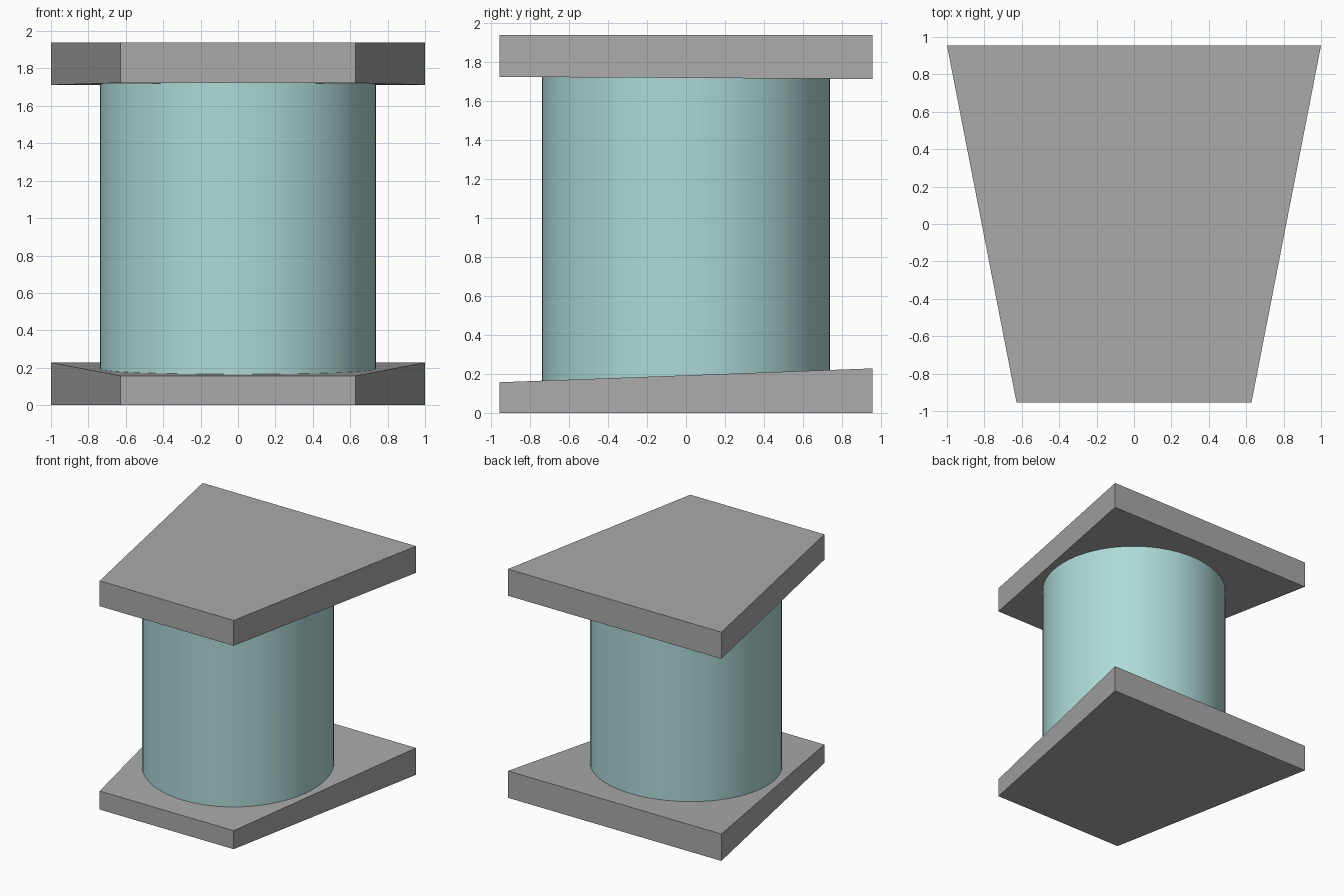
import bpy
import bmesh
from math import radians

if "Cube" in bpy.data.objects:
    bpy.data.objects.remove(bpy.data.objects["Cube"], do_unlink=True)


def make_material(name, color):
    mat = bpy.data.materials.new(name)
    mat.use_nodes = True
    mat.diffuse_color = color
    mat.node_tree.nodes["Principled BSDF"].inputs["Base Color"].default_value = color
    return mat


def add_object(name, bm, mat):
    bmesh.ops.recalc_face_normals(bm, faces=bm.faces)
    mesh = bpy.data.meshes.new(name)
    bm.to_mesh(mesh)
    bm.free()
    mesh.materials.append(mat)
    obj = bpy.data.objects.new(name, mesh)
    bpy.context.collection.objects.link(obj)
    return obj


# Outline shared by both plates: narrow at the front, wide at the back
DEPTH = 0.955
OUTLINE = [(-0.628, -DEPTH), (0.628, -DEPTH), (1.0, DEPTH), (-1.0, DEPTH)]


def add_plate(name, low, high, mat):
    """Trapezoid plate; low and high are (front, back) heights."""
    bm = bmesh.new()
    rings = [[bm.verts.new((x, y, h[y > 0])) for x, y in OUTLINE] for h in (low, high)]
    for ring in rings:
        bm.faces.new(ring)
    for i in range(4):
        j = (i + 1) % 4
        bm.faces.new((rings[0][i], rings[0][j], rings[1][j], rings[1][i]))
    return add_object(name, bm, mat)


gray = make_material("plate gray", (0.40, 0.40, 0.40, 1))
teal = make_material("pale teal", (0.42, 0.70, 0.68, 1))

# Sloped plates
add_plate("bottom_plate", (0, 0), (0.157, 0.228), gray)
add_plate("top_plate", (1.723, 1.712), (1.938, 1.938), gray)

# Round column, its ends following the plate slopes
bm = bmesh.new()
bmesh.ops.create_cone(bm, cap_ends=True, segments=64, radius1=0.739,
                      radius2=0.739, depth=2)
for v in bm.verts:
    t = (v.co.y + DEPTH) / (2 * DEPTH)
    v.co.z = 1.723 - 0.011 * t if v.co.z > 0 else 0.157 + 0.071 * t
column = add_object("column", bm, teal)
bpy.ops.object.select_all(action="DESELECT")
column.select_set(True)
bpy.context.view_layer.objects.active = column
bpy.ops.object.shade_smooth_by_angle(angle=radians(30))
